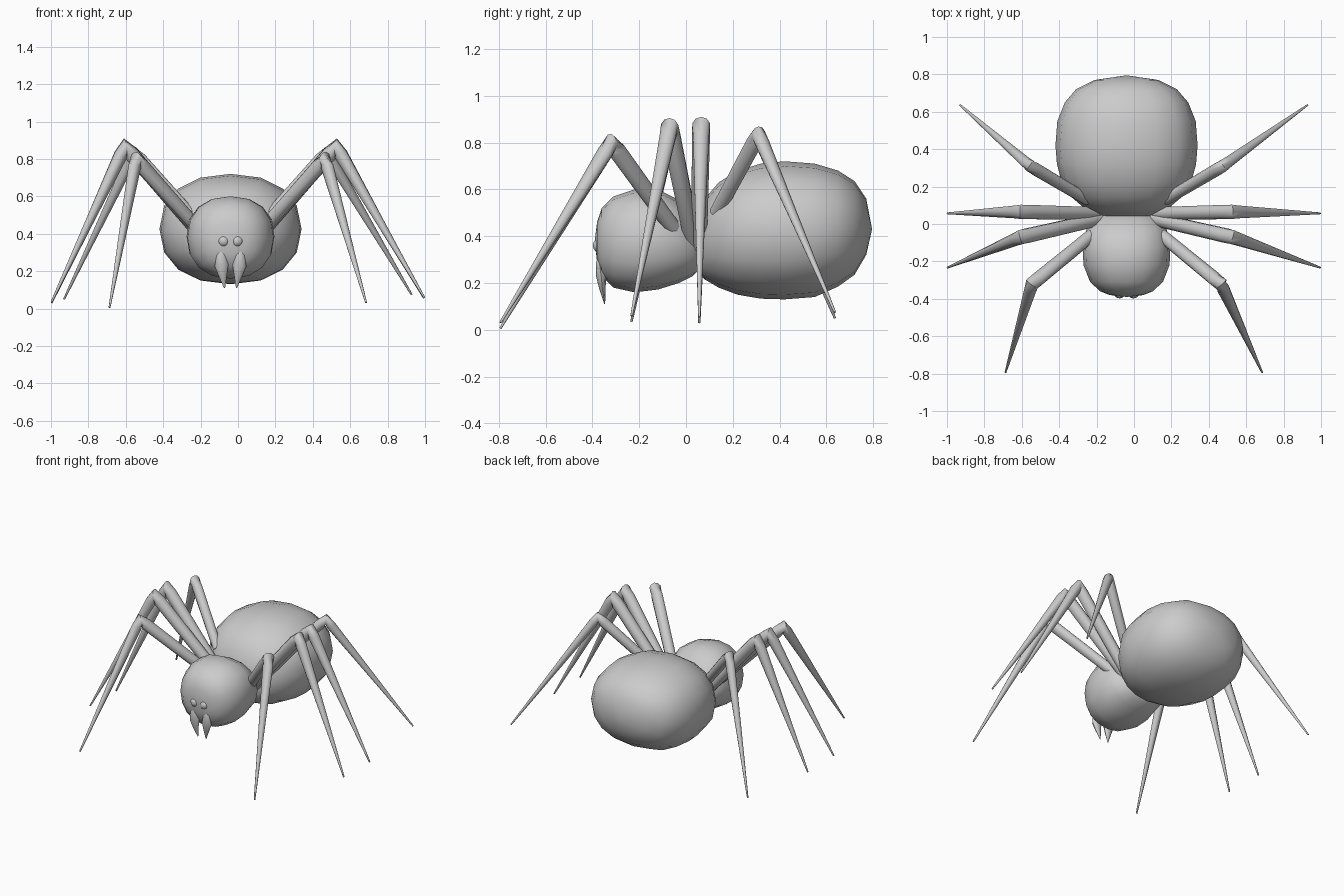
import bpy, bmesh, math
from mathutils import Vector

if "Cube" in bpy.data.objects:
    bpy.data.objects.remove(bpy.data.objects["Cube"])

CX = -0.04  # body centreline
SIDES = 16

grey = bpy.data.materials.new("body grey")
grey.diffuse_color = (0.6, 0.6, 0.6, 1)
grey.use_nodes = True
grey.node_tree.nodes["Principled BSDF"].inputs["Base Color"].default_value = grey.diffuse_color


def finish(name, bm, angle=60):
    bmesh.ops.recalc_face_normals(bm, faces=bm.faces[:])
    mesh = bpy.data.meshes.new(name)
    bm.to_mesh(mesh)
    bm.free()
    mesh.materials.append(grey)
    ob = bpy.data.objects.new(name, mesh)
    bpy.context.collection.objects.link(ob)
    bpy.ops.object.select_all(action='DESELECT')
    ob.select_set(True)
    bpy.context.view_layer.objects.active = ob
    bpy.ops.object.shade_smooth_by_angle(angle=math.radians(angle))


def skin(bm, rings):
    n = len(rings[0])
    for a, b in zip(rings, rings[1:]):
        for i in range(n):
            j = (i + 1) % n
            bm.faces.new((a[i], a[j], b[j], b[i]))


def body(name, stations, front, back, power=2.25):
    """Loft of rounded sections (y, half width, z low, z high) closed by two poles."""
    bm = bmesh.new()
    rings = []
    for y, w, lo, hi in stations:
        ring = []
        for k in range(SIDES):
            a = math.tau * k / SIDES
            c, s = math.cos(a), math.sin(a)
            x = math.copysign(abs(c) ** (2 / power), c) * w
            z = math.copysign(abs(s) ** (2 / power), s) * (hi - lo) / 2
            ring.append(bm.verts.new((CX + x, y, (lo + hi) / 2 + z)))
        rings.append(ring)
    skin(bm, rings)
    for (y, z), ring in ((front, rings[0]), (back, rings[-1])):
        pole = bm.verts.new((CX, y, z))
        for i in range(SIDES):
            bm.faces.new((pole, ring[i], ring[(i + 1) % SIDES]))
    finish(name, bm, 80)


def tube(name, points, radii, sides=10, flat=1.0):
    """Tapered tube through points, with mitred bends."""
    pts = [Vector(p) for p in points]
    bm = bmesh.new()
    rings = []
    for i, (p, r) in enumerate(zip(pts, radii)):
        d0 = (p - pts[i - 1]).normalized() if i else Vector()
        d1 = (pts[i + 1] - p).normalized() if i < len(pts) - 1 else Vector()
        t = (d0 + d1).normalized()
        side = t.cross(Vector((0, 1, 0))).normalized()
        up = side.cross(t)
        rings.append([bm.verts.new(p + r * (math.cos(math.tau * k / sides) * side
                                            + flat * math.sin(math.tau * k / sides) * up))
                      for k in range(sides)])
    skin(bm, rings)
    bm.faces.new(rings[0])
    bm.faces.new(rings[-1])
    finish(name, bm)


# Abdomen and head
body("abdomen", [(0.045, 0.15, 0.25, 0.46), (0.08, 0.22, 0.215, 0.56), (0.14, 0.29, 0.18, 0.63),
                 (0.22, 0.345, 0.15, 0.68), (0.32, 0.372, 0.133, 0.71), (0.42, 0.38, 0.13, 0.72),
                 (0.55, 0.37, 0.14, 0.71), (0.65, 0.33, 0.185, 0.68), (0.72, 0.27, 0.235, 0.635),
                 (0.77, 0.17, 0.32, 0.56)], (0.03, 0.36), (0.795, 0.43))
body("head", [(-0.38, 0.09, 0.29, 0.46), (-0.36, 0.14, 0.23, 0.52), (-0.31, 0.195, 0.18, 0.57),
              (-0.22, 0.23, 0.16, 0.60), (-0.12, 0.235, 0.172, 0.60), (-0.03, 0.215, 0.20, 0.555),
              (0.03, 0.17, 0.23, 0.47), (0.06, 0.13, 0.26, 0.42)], (-0.39, 0.38), (0.08, 0.34))

# Legs: root, knee and foot as (distance from centreline, y, z), then thickness
LEGS = {
    "front_leg": ((0.15, -0.03, 0.40), (0.505, -0.32, 0.80), (0.647, -0.793, 0.006), 0.038),
    "second_leg": ((0.13, 0.03, 0.37), (0.565, -0.07, 0.865), (0.957, -0.233, 0.035), 0.040),
    "third_leg": ((0.13, 0.055, 0.36), (0.565, 0.065, 0.87), (0.957, 0.057, 0.03), 0.040),
    "rear_leg": ((0.21, 0.13, 0.50), (0.515, 0.31, 0.835), (0.89, 0.636, 0.05), 0.034),
}
for side, label in ((-1, "left"), (1, "right")):
    for name, (root, knee, foot, r) in LEGS.items():
        a, k, f = (Vector((CX + side * p[0], p[1], p[2])) for p in (root, knee, foot))
        if side > 0:  # this side reaches slightly further and stands slightly higher
            f += Vector((0.078, 0, 0.025))
        before = k + (a - k).normalized() * 0.05
        after = k + (f - k).normalized() * 0.05
        tube(f"{label}_{name}", [a, before, k, after, f], [r * 0.9, r, r, r * 0.9, 0.005])

# Eyes and fangs
for side, label in ((-1, "left"), (1, "right")):
    bm = bmesh.new()
    bmesh.ops.create_uvsphere(bm, u_segments=12, v_segments=8, radius=0.032)
    bmesh.ops.translate(bm, verts=bm.verts[:], vec=(CX + side * 0.037, -0.366, 0.36))
    finish(f"{label}_eye", bm)
    x = CX + side * 0.05
    tube(f"{label}_fang", [(x, -0.372, 0.305), (x, -0.37, 0.285), (x - side * 0.002, -0.362, 0.23),
                           (x - side * 0.009, -0.357, 0.175), (x - side * 0.018, -0.347, 0.11)],
         [0.012, 0.024, 0.037, 0.022, 0.003], sides=8, flat=0.6)
